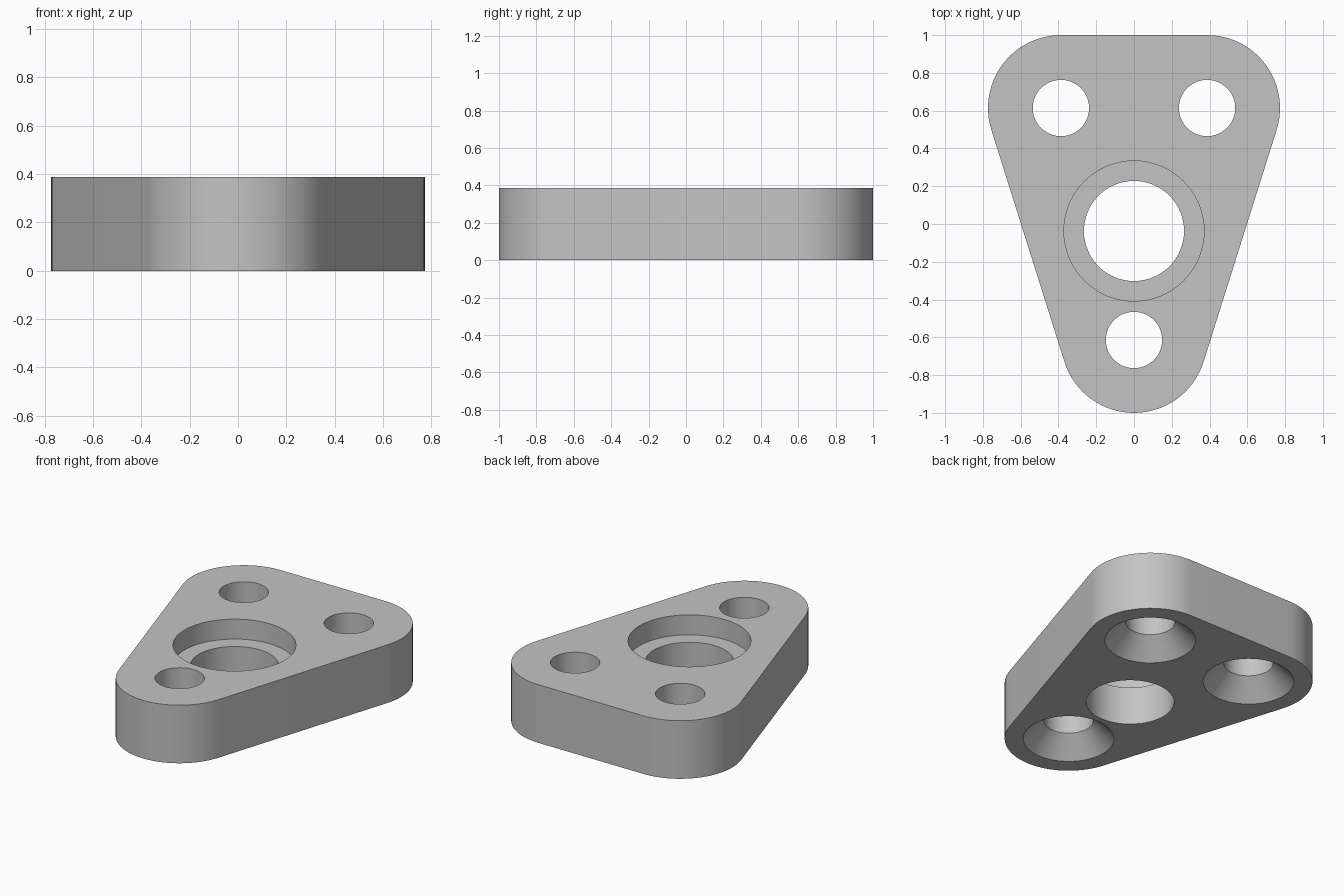
import bpy, bmesh
from math import atan2, cos, sin, pi

THICK = 0.387
CORNER_R = 0.386
CORNER_X, BACK_Y, FRONT_Y = 0.387, 0.614, -0.614

if "Cube" in bpy.data.objects:
    bpy.data.objects.remove(bpy.data.objects["Cube"], do_unlink=True)

grey = bpy.data.materials.new("plain grey")
grey.use_nodes = True
colour = (0.55, 0.55, 0.55, 1)
grey.diffuse_color = colour
grey.node_tree.nodes["Principled BSDF"].inputs["Base Color"].default_value = colour


def make_object(name, bm):
    bmesh.ops.recalc_face_normals(bm, faces=bm.faces)
    mesh = bpy.data.meshes.new(name)
    bm.to_mesh(mesh)
    bm.free()
    mesh.materials.append(grey)
    obj = bpy.data.objects.new(name, mesh)
    bpy.context.collection.objects.link(obj)
    return obj


def arc(cx, cy, r, start, end, steps):
    angles = [start + (end - start) * i / steps for i in range(steps + 1)]
    return [(cx + r * cos(a), cy + r * sin(a)) for a in angles]


def lathe(name, x, y, profile, sides=64):
    """Closed solid from (radius, height) pairs, listed bottom to top."""
    bm = bmesh.new()
    rings = [[bm.verts.new((x + r * cos(2 * pi * i / sides),
                            y + r * sin(2 * pi * i / sides), z))
              for i in range(sides)] for r, z in profile]
    for low, high in zip(rings, rings[1:]):
        for i in range(sides):
            j = (i + 1) % sides
            bm.faces.new((low[i], low[j], high[j], high[i]))
    bm.faces.new(rings[0])
    bm.faces.new(rings[-1])
    return make_object(name, bm)


# Rounded triangular plate: three corner arcs joined by tangent sides
tilt = atan2(-CORNER_X, BACK_Y - FRONT_Y)
outline = (arc(CORNER_X, BACK_Y, CORNER_R, tilt, pi / 2, 24)
           + arc(-CORNER_X, BACK_Y, CORNER_R, pi / 2, pi - tilt, 24)
           + arc(0, FRONT_Y, CORNER_R, pi - tilt, 2 * pi + tilt, 32))
bm = bmesh.new()
base = bm.faces.new([bm.verts.new((x, y, 0)) for x, y in outline])
extruded = bmesh.ops.extrude_face_region(bm, geom=[base], use_keep_orig=True)
top = [v for v in extruded["geom"] if isinstance(v, bmesh.types.BMVert)]
bmesh.ops.translate(bm, verts=top, vec=(0, 0, THICK))
plate = make_object("mounting_plate", bm)

# Central bore, with a wide recess from above
over = THICK + 0.1
cutters = [lathe("bore_cutter", 0, -0.037,
                 [(0.265, -0.1), (0.265, THICK - 0.133),
                  (0.371, THICK - 0.133), (0.371, over)])]

# Screw holes, countersunk from below
for x, y in ((CORNER_X, BACK_Y), (-CORNER_X, BACK_Y), (0, FRONT_Y)):
    cutters.append(lathe("screw_hole_cutter", x, y,
                         [(0.374, -0.1), (0.149, 0.125), (0.149, over)]))

# Cut the holes and remove the cutters
bpy.context.view_layer.objects.active = plate
for cutter in cutters:
    mod = plate.modifiers.new("hole", "BOOLEAN")
    mod.operation = "DIFFERENCE"
    mod.solver = "EXACT"
    mod.object = cutter
    bpy.ops.object.modifier_apply(modifier=mod.name)
    bpy.data.objects.remove(cutter, do_unlink=True)

# Smooth walls with crisp rims
bpy.ops.object.select_all(action="DESELECT")
plate.select_set(True)
bpy.ops.object.shade_smooth_by_angle(angle=pi / 6)
